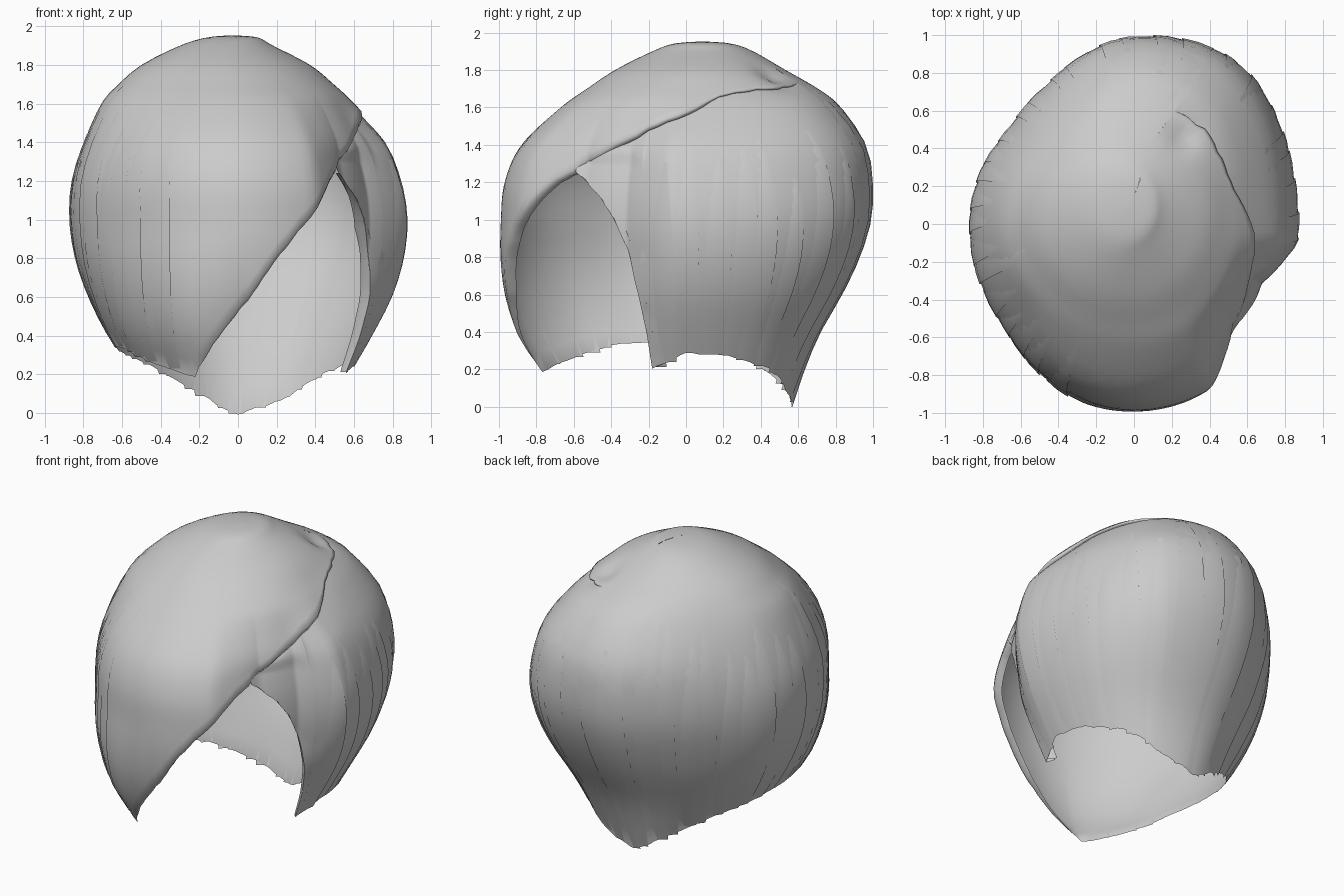
import bpy, bmesh, math, random

if "Cube" in bpy.data.objects:
    bpy.data.objects.remove(bpy.data.objects["Cube"])
random.seed(4)

# Head-shell levels: z, left, right, front, back extents
LEVELS = [
    (1.953, .031, -.029, -.089, .091), (1.942, .16, .10, .06, .24), (1.90, .30, .18, .18, .36),
    (1.80, .50, .37, .38, .53), (1.70, .62, .49, .53, .70), (1.60, .71, .59, .67, .82),
    (1.40, .80, .76, .88, .95), (1.20, .86, .84, .97, .98), (1.00, .87, .87, .99, .97),
    (.80, .84, .85, .99, .91), (.60, .77, .79, .96, .82), (.40, .67, .69, .89, .71),
    (.20, .54, .58, .79, .63), (-.05, .40, .46, .68, .55)]

# Hem heights by angle (degrees from +x, counter-clockwise)
MAIN_HEM = [(66, .09), (78, .05), (90, .01), (105, .08), (120, .15), (150, .27), (180, .34),
            (210, .34), (233, .26), (254, .19), (263.5, .40), (273, .60), (281, .80),
            (291, 1.0), (304, 1.22), (311, 1.28), (316, 1.33), (342, 1.49), (365, 1.60),
            (385, 1.69), (405, 1.71), (426, 1.74)]
SIDE_HEM = [(-49, 1.26), (-37, 1.12), (-30.5, 1.0), (-24.5, .83), (-20.5, .60), (-18.5, .40),
            (-18, .20), (0, .28), (20, .27), (45, .20), (67, .08)]
PARTING = [(-49, 1.28), (-44, 1.33), (-18, 1.49), (5, 1.60), (25, 1.69), (45, 1.71), (67, 1.74)]
# Dent beside the face, and its strength by height
DENT = [(-180, 1), (-65, 1), (-55, .92), (-45, .85), (-25, .84), (-6, 1), (180, 1)]
FADE = [(0, 0), (.2, .15), (.5, .7), (.8, 1), (1.3, 1), (1.5, .6), (1.65, .1), (1.7, 0), (2, 0)]
# Lopsided plan outline, and its strength by height
PLAN = [(-180, 1), (-157, .985), (-141, .955), (-119, .98), (-95, 1), (15, 1), (30, 1.03), (45, 1.065),
        (58, 1.09), (75, 1.035), (90, 1.01), (100, .99), (117, .92), (142, .91), (160, .975), (180, 1)]
PLAN_FADE = [(0, .4), (.3, .6), (.8, 1), (1.65, 1), (1.8, .5), (1.9, 0), (2, 0)]
# Fuller hem at the front left, and its strength by height
FULL = [(-180, 0), (-150, .05), (-135, .085), (-106, .07), (-88, 0), (180, 0)]
FULL_FADE = [(0, 1), (.4, .95), (.65, .5), (.95, 0), (2, 0)]


def lerp(table, x):
    for (x0, y0), (x1, y1) in zip(table, table[1:]):
        if x <= x1:
            return y0 + (y1 - y0) * max(0, (x - x0) / (x1 - x0))
    return table[-1][1]


def level_at(s):
    """Catmull-Rom through the levels."""
    n = len(LEVELS) - 1
    i = min(int(max(s, 0)), n - 1)
    t = s - i
    p = [LEVELS[max(0, min(n, i + k))] for k in (-1, 0, 1, 2)]
    return [.5 * (2*b + (c-a)*t + (2*a-5*b+4*c-d)*t*t + (3*b-a-3*c+d)*t**3)
            for a, b, c, d in zip(*p)]


HEIGHTS = [(-l[0], i) for i, l in enumerate(LEVELS)]


def level_of(z):
    return lerp(HEIGHTS, -z)


def plan(wrapped):
    return sum(lerp(PLAN, (wrapped + d + 180) % 360 - 180) for d in (-7, 0, 7)) / 3


def shell(angle, s, scale=1.0):
    z, left, right, front, back = level_at(s)
    # near the crown the rings close around an off-centre pole
    k = min(1, max(0, (z - 1.62) / .22))
    cx, cy = k * (right - left) / 2, k * (back - front) / 2
    left, right, front, back = left + cx, right - cx, front + cy, back - cy
    c, n = math.cos(math.radians(angle)), math.sin(math.radians(angle))
    a, b = (right if c > 0 else left), (back if n > 0 else front)
    r = scale / math.sqrt((c / a) ** 2 + (n / b) ** 2)
    wrapped = (angle + 180) % 360 - 180
    r *= 1 - (1 - lerp(DENT, wrapped)) * lerp(FADE, z)
    r *= 1 + (plan(wrapped) - 1) * lerp(PLAN_FADE, z)
    r *= 1 + lerp(FULL, wrapped) * lerp(FULL_FADE, z)
    x, y = cx + r * c, cy + r * n
    # whorl dimple at the end of the parting
    z -= .035 * math.exp(-((x - .26) ** 2 + (y - .46) ** 2) / .006) if z > 1.5 else 0
    return (x, y, z)


def make_sheet(name, columns):
    bm = bmesh.new()
    grid = [[bm.verts.new(p) for p in col] for col in columns]
    for a, b in zip(grid, grid[1:]):
        for i in range(len(a) - 1):
            bm.faces.new((a[i], a[i + 1], b[i + 1], b[i]))
    bmesh.ops.remove_doubles(bm, verts=bm.verts, dist=.0005)
    bmesh.ops.recalc_face_normals(bm, faces=bm.faces)
    mesh = bpy.data.meshes.new(name)
    bm.to_mesh(mesh)
    bm.free()
    obj = bpy.data.objects.new(name, mesh)
    bpy.context.collection.objects.link(obj)
    mesh.shade_smooth()
    return obj


def angles(table, sub):
    out = [a + (b - a) * k / sub for (a, _), (b, _) in zip(table, table[1:]) for k in range(sub)]
    return out + [table[-1][0]]


# Main sheet: crown, swept fringe, left side and back, with a rolled lip
ROWS = 30
cols = []
for ang in angles(MAIN_HEM, 5):
    end = level_of(lerp(MAIN_HEM, ang) + random.uniform(-.006, .006))
    lip = min(1, max(0, (ang - 256) / 20))
    swell = min(1, max(0, (ang - 300) / 20)) * min(1, max(0, (426 - ang) / 15))
    col = [shell(ang, end * k / ROWS, 1 + .02 * swell * (k / ROWS) ** 3) for k in range(ROWS + 1)]
    if lip > 0:
        col.append(shell(ang, end + .12 * lip, 1 - .02 * lip))
        col.append(shell(ang, end + .10 * lip, 1 - .06 * lip))
    else:
        x, y, z = col[-1]
        col += [(x, y, z - .001), (x, y, z - .002)]
    cols.append(col)
make_sheet("swept_hair", cols)

# Side sheet: right side, tucked under the parting
cols = []
for ang in angles(SIDE_HEM, 6):
    top = level_of(lerp(PARTING, ang) + .03)
    end = level_of(lerp(SIDE_HEM, ang) + random.uniform(-.006, .006))
    col = []
    for k in range(25):
        t = k / 24
        tuck = .05 * max(0, 1 - t / .15) * min(1, (67 - ang) / 15)
        col.append(shell(ang, top + (end - top) * t, 1 - tuck))
    cols.append(col)
make_sheet("side_hair", cols)

# Layered inner curls along the front edge of the side sheet
for layer in range(2):
    curl = []
    for k in range(19):
        z = 1.24 - 1.03 * k / 18
        ang = lerp([(-z1, a) for a, z1 in SIDE_HEM[:7]], -z) + 3 * layer
        s, deep = level_of(z), .6 + .4 * math.sin(math.pi * k / 18)
        curl.append([shell(ang, s), shell(ang + 1, s, 1 - .06 * deep), shell(ang + 4, s, 1 - .12 * deep)])
    make_sheet("side_curl", curl)


# Broad flat strands overlapping just above the sheets
def strand(name, ang, hem, z_top, width):
    end = level_of(max(.005, lerp(hem, ang) - random.uniform(-.01, .005)))
    start = level_of(z_top)
    col = []
    for k in range(15):
        t = k / 14
        s = start + (end - start) * t
        w = width * math.sin(math.pi * (.1 + .6 * t))
        lift = 1 + .009 * math.sin(math.pi * (.05 + .8 * t))
        col.append([shell(ang - w, s, lift - .006), shell(ang, s, lift), shell(ang + w, s, lift)])
    make_sheet(name, col)


for i in range(20):
    strand("main_strand", 72 + 172 * i / 19 + random.uniform(-2, 2), MAIN_HEM,
           random.uniform(1.4, 1.75), random.uniform(4, 6))
for i in range(8):
    strand("side_strand", -10 + 70 * i / 7 + random.uniform(-2, 2), SIDE_HEM,
           random.uniform(1.2, 1.5), random.uniform(3, 5))
